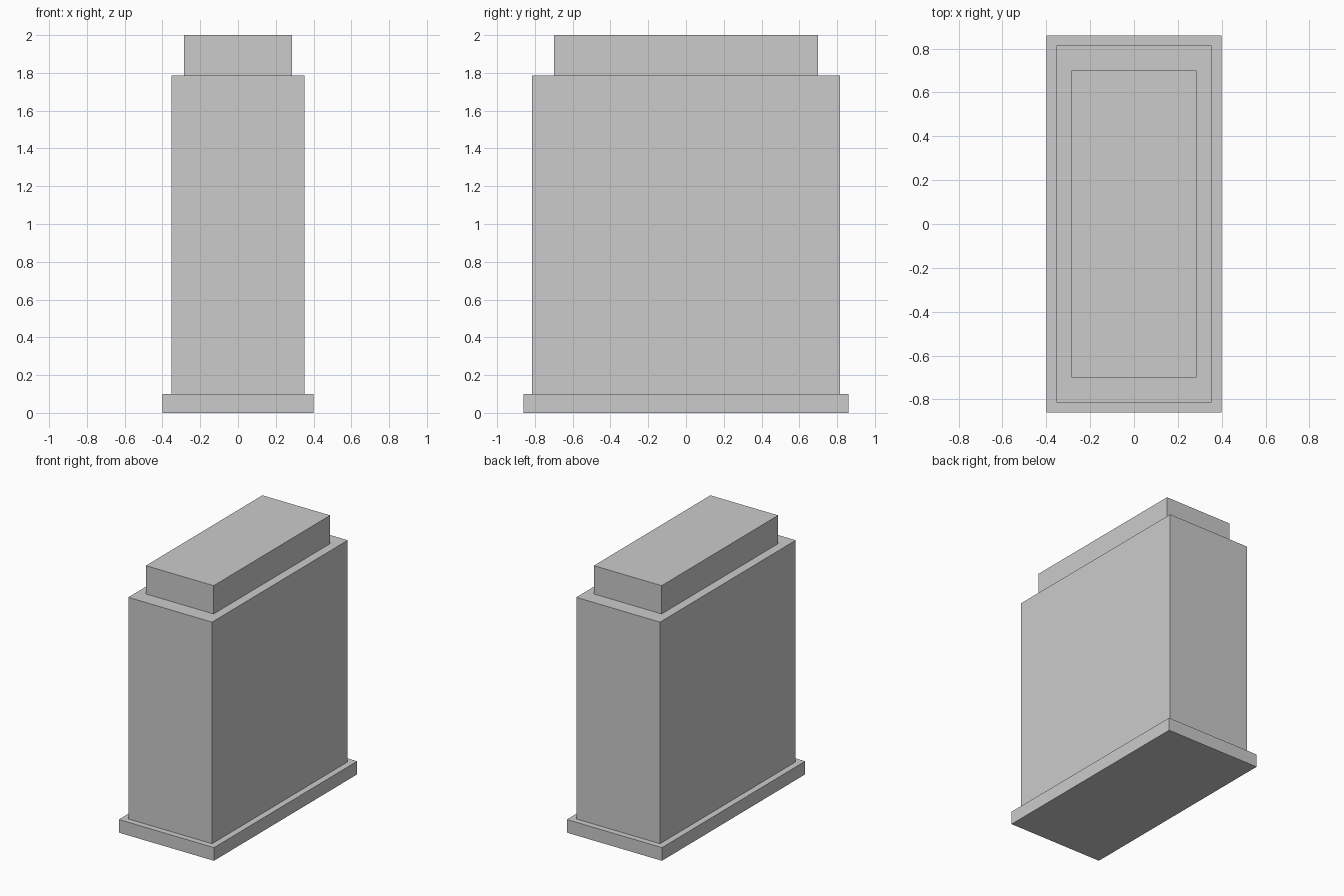
import bpy

# Remove the default cube
cube = bpy.data.objects.get("Cube")
if cube:
    bpy.data.objects.remove(cube, do_unlink=True)

# Single flat grey for every part
grey = bpy.data.materials.new("plain grey")
grey.use_nodes = True
colour = (0.6, 0.6, 0.6, 1)
grey.diffuse_color = colour
grey.node_tree.nodes["Principled BSDF"].inputs["Base Color"].default_value = colour


def block(name, width, depth, bottom, top):
    """Flat-shaded box centred on the z axis between two heights."""
    bpy.ops.mesh.primitive_cube_add(size=1, location=(0, 0, (bottom + top) / 2))
    obj = bpy.context.object
    obj.name = name
    obj.scale = (width, depth, top - bottom)
    bpy.ops.object.transform_apply(location=False, rotation=False, scale=True)
    obj.data.materials.append(grey)
    return obj


# Base plinth, main body and stepped-in cap, stacked
block("base_plinth", 0.80, 1.72, 0, 0.10)
block("main_body", 0.705, 1.63, 0.10, 1.785)
block("top_cap", 0.57, 1.40, 1.785, 2)
